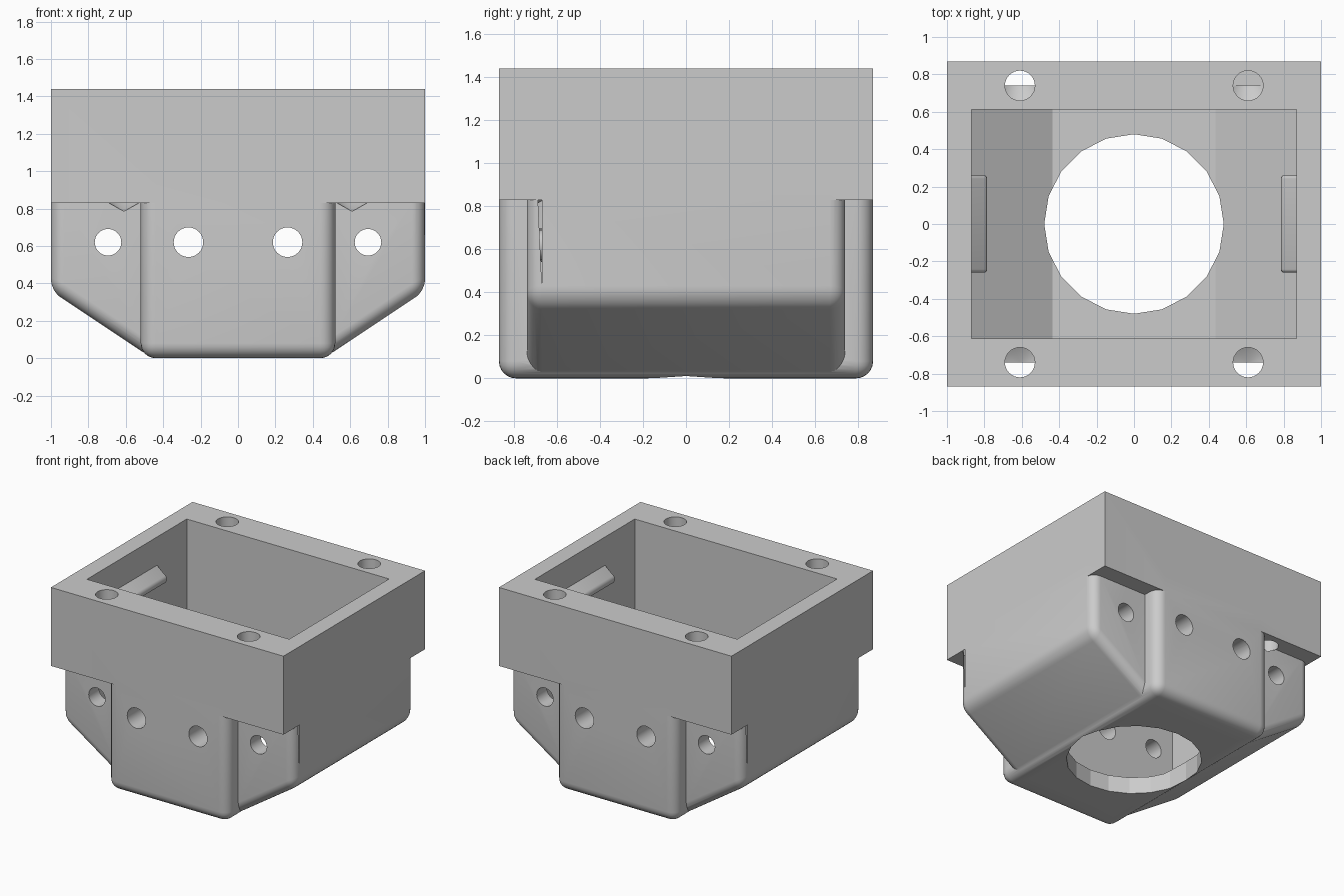
import bpy, bmesh, math
from mathutils import Matrix

if "Cube" in bpy.data.objects:
    bpy.data.objects.remove(bpy.data.objects["Cube"])

grey = bpy.data.materials.new("plain grey")
grey.diffuse_color = (0.6, 0.6, 0.6, 1)
grey.use_nodes = True
grey.node_tree.nodes["Principled BSDF"].inputs["Base Color"].default_value = grey.diffuse_color


def finish(name, bm):
    bmesh.ops.recalc_face_normals(bm, faces=bm.faces)
    mesh = bpy.data.meshes.new(name)
    bm.to_mesh(mesh)
    bm.free()
    obj = bpy.data.objects.new(name, mesh)
    bpy.context.collection.objects.link(obj)
    mesh.materials.append(grey)
    return obj


def prism(name, profile, half_depth, round_edges=0.0, keep_top=None):
    """Extrude an x-z profile along y; round every edge except those at keep_top."""
    bm = bmesh.new()
    face = bm.faces.new([bm.verts.new((x, -half_depth, z)) for x, z in profile])
    out = bmesh.ops.extrude_face_region(bm, geom=[face])
    moved = [v for v in out["geom"] if isinstance(v, bmesh.types.BMVert)]
    bmesh.ops.translate(bm, verts=moved, vec=(0, 2 * half_depth, 0))
    bmesh.ops.recalc_face_normals(bm, faces=bm.faces)
    if round_edges:
        edges = [e for e in bm.edges
                 if keep_top is None or any(v.co.z < keep_top - 1e-4 for v in e.verts)]
        bmesh.ops.bevel(bm, geom=edges, offset=round_edges, segments=6,
                        profile=0.5, affect="EDGES", clamp_overlap=True)
    return finish(name, bm)


def rod(name, radius, depth, sides, matrix, tip=0.0):
    """Cylinder with an optional drill point at its lower end."""
    bm = bmesh.new()
    bmesh.ops.create_cone(bm, cap_ends=True, segments=sides, radius1=radius,
                          radius2=radius, depth=depth)
    if tip:
        low = min(bm.faces, key=lambda f: f.calc_center_median().z)
        centre = bmesh.ops.poke(bm, faces=[low])["verts"][0]
        centre.co.z -= tip
    bm.transform(matrix)
    return finish(name, bm)


def combine(target, other, operation):
    mod = target.modifiers.new("join", "BOOLEAN")
    mod.operation, mod.solver, mod.object = operation, "EXACT", other
    bpy.context.view_layer.objects.active = target
    bpy.ops.object.modifier_apply(modifier=mod.name)
    bpy.data.objects.remove(other)


def mirrored(right):
    """Complete a right-hand profile with its mirror image."""
    return right + [(-x, z) for x, z in reversed(right)]


# Outer shell: square flange, rounded centre block and sloped side body
body = prism("housing", mirrored([(1, 0.83), (1, 1.44)]), 0.87)
centre = prism("centre_block", mirrored([(0.52, 0), (0.52, 0.95)]), 0.87, 0.08, 0.95)
sides = prism("side_body", mirrored([(0.46, 0), (1, 0.36), (1, 0.95)]), 0.74, 0.07, 0.95)
combine(body, centre, "UNION")
combine(body, sides, "UNION")

# Inner cavity with sloped floor sides
cavity = prism("cavity", mirrored([(0.435, 0.13), (0.87, 0.42), (0.87, 1.6)]), 0.613)
combine(body, cavity, "DIFFERENCE")

# Large round opening in the floor
combine(body, rod("floor_opening", 0.48, 0.7, 20, Matrix.Translation((0, 0, 0.2))),
        "DIFFERENCE")

# Cross holes through the front and back walls
for x, r in ((0.265, 0.079), (0.695, 0.071)):
    for s in (-1, 1):
        m = Matrix.Translation((s * x, 0, 0.62)) @ Matrix.Rotation(math.pi / 2, 4, "X")
        combine(body, rod("cross_hole", r, 2.4, 32, m), "DIFFERENCE")

# Pointed screw holes through the flange
for sx in (-1, 1):
    for sy in (-1, 1):
        m = Matrix.Translation((sx * 0.61, sy * 0.74, 1.18))
        combine(body, rod("screw_hole", 0.08, 0.7, 32, m, 0.045), "DIFFERENCE")

# Catches on the inner side walls
catches = []
for s, side in ((-1, "left"), (1, "right")):
    outline = [(0.90, 1.245), (0.785, 1.15), (0.785, 1.11), (0.90, 1.06)]
    catches.append(prism(side + "_catch", [(s * x, z) for x, z in outline], 0.26, 0.018))

for obj in [body] + catches:
    bpy.ops.object.select_all(action="DESELECT")
    obj.select_set(True)
    bpy.context.view_layer.objects.active = obj
    bpy.ops.object.shade_smooth_by_angle(angle=math.radians(25))

# Keep the floor opening visibly faceted
for p in body.data.polygons:
    c = p.center
    if abs(math.hypot(c.x, c.y) - 0.474) < 0.012 and c.z < 0.2 and abs(p.normal.z) < 0.1:
        p.use_smooth = False
